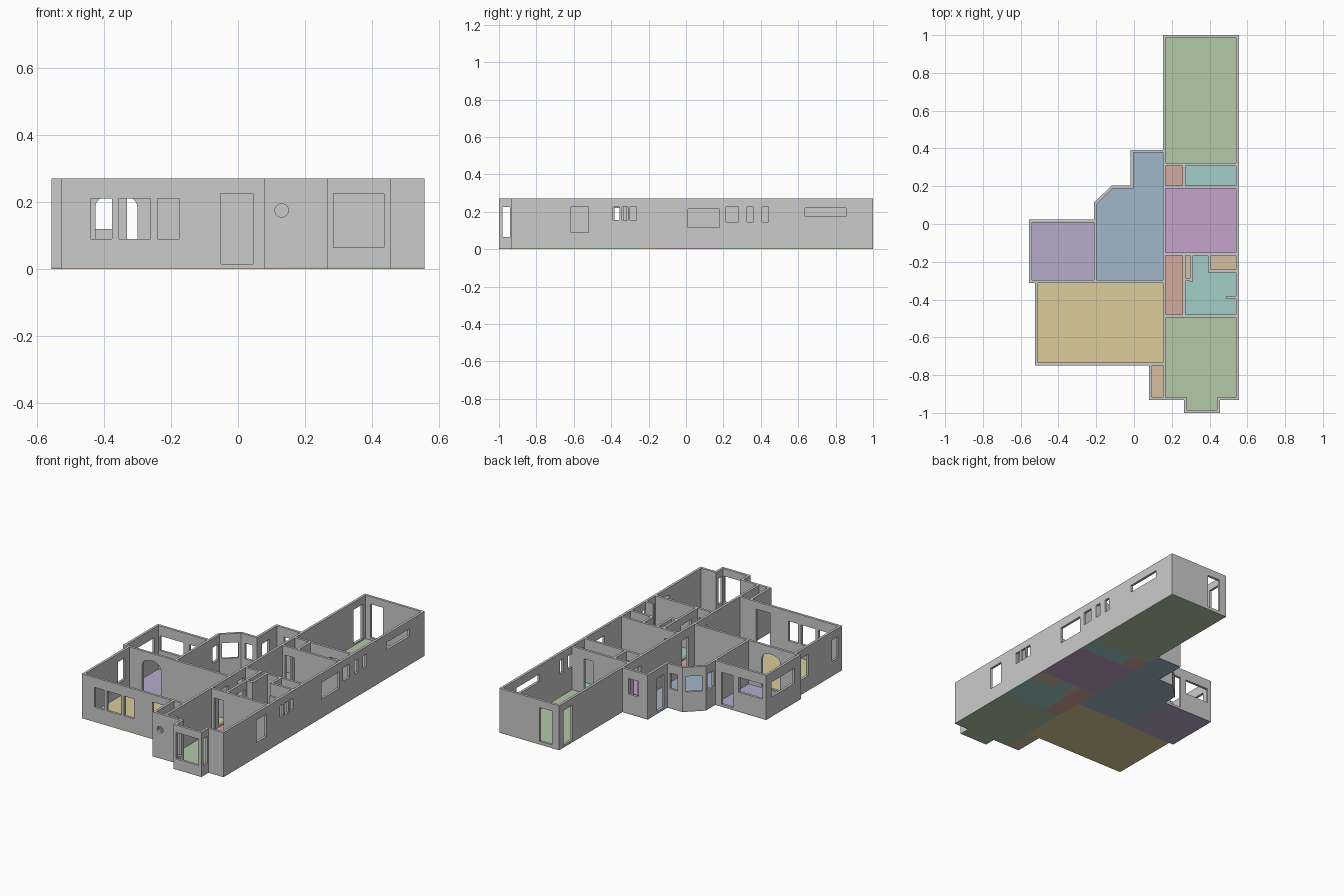
import bpy, bmesh, math
from mathutils import Matrix, Vector

if "Cube" in bpy.data.objects:
    bpy.data.objects.remove(bpy.data.objects["Cube"])

T, BASE, TOP = 0.015, 0.006, 0.27      # wall thickness, floor top, wall top
H = T / 2


def hole_points(u0, u1, z0, z1, rise=0):
    """Rectangular opening; rise > 0 gives it an arched head."""
    pts = [(u0, z0), (u1, z0)]
    if rise:
        m, r = (u0 + u1) / 2, (u1 - u0) / 2
        pts += [(m + r * math.cos(a), z1 - rise + rise * math.sin(a))
                for a in (math.pi * i / 16 for i in range(17))]
    else:
        pts += [(u1, z1), (u0, z1)]
    return pts


def panel(name, origin, d, a, b, holes):
    """Upright wall slab: outline with holes, extruded to the wall thickness."""
    cu = bpy.data.curves.new(name, 'CURVE')
    cu.dimensions, cu.fill_mode, cu.extrude = '2D', 'BOTH', H
    for pts in [[(a, BASE), (b, BASE), (b, TOP), (a, TOP)]] + holes:
        s = cu.splines.new('POLY')
        s.points.add(len(pts) - 1)
        for p, (u, z) in zip(s.points, pts):
            p.co = (u, z, 0, 1)
        s.use_cyclic_u = True
    tmp = bpy.data.objects.new(name + "_tmp", cu)
    bpy.context.collection.objects.link(tmp)
    bpy.context.view_layer.update()
    me = bpy.data.meshes.new_from_object(tmp.evaluated_get(bpy.context.evaluated_depsgraph_get()))
    bpy.data.objects.remove(tmp)
    x, n = Vector((d[0], d[1], 0)), Vector((d[1], -d[0], 0))
    m = Matrix((x, Vector((0, 0, 1)), n)).transposed().to_4x4()
    m.translation = (origin[0], origin[1], 0)
    me.transform(m)
    bm = bmesh.new()
    bm.from_mesh(me)
    bmesh.ops.remove_doubles(bm, verts=bm.verts, dist=1e-5)
    bmesh.ops.recalc_face_normals(bm, faces=bm.faces)
    bmesh.ops.dissolve_limit(bm, angle_limit=0.01, verts=bm.verts, edges=bm.edges)
    for f in bm.faces:
        f.smooth = False
    bm.to_mesh(me)
    bm.free()
    me.name = name
    me.materials.clear()
    bpy.context.collection.objects.link(bpy.data.objects.new(name, me))


def wall_x(name, y, a, b, *openings):
    panel(name, (0, y), (1, 0), a, b, [hole_points(*o) for o in openings])


def wall_y(name, x, a, b, *openings):
    panel(name, (x, 0), (0, 1), a, b, [hole_points(*o) for o in openings])


def door(u0, u1, top=0.215):
    return (u0, u1, 0.015, top)


# Long wing: outer walls
wall_y("east_wall", 0.5475, -0.9325, 1.0,
       (-0.615, -0.52, 0.09, 0.225), (-0.39, -0.355, 0.155, 0.225),
       (-0.345, -0.31, 0.155, 0.225), (-0.30, -0.265, 0.155, 0.225),
       (0.01, 0.18, 0.115, 0.215), (0.215, 0.28, 0.145, 0.225),
       (0.325, 0.36, 0.145, 0.225), (0.405, 0.44, 0.145, 0.225),
       (0.635, 0.855, 0.175, 0.22))
wall_y("wing_west_wall", 0.16, -0.9325, 1.0,
       door(-0.88, -0.81), door(-0.42, -0.335, 0.225), door(-0.24, -0.18),
       door(0.215, 0.28), door(0.87, 0.96, 0.225))
wall_x("north_wall", 0.9925, 0.16 + H, 0.54, (0.2, 0.285, 0.02, 0.225))
wall_x("wing_south_wall_left", -0.925, 0.16 + H, 0.28)
wall_x("wing_south_wall_right", -0.925, 0.4395, 0.54)

# Square bay at the front
for side, x in (("left", 0.2725), ("right", 0.447)):
    wall_y("bay_wall_" + side, x, -1.0, -0.925 - H, (-0.98, -0.94, 0.065, 0.225))
wall_x("bay_front_wall", -0.9925, 0.28, 0.4395, (0.285, 0.4345, 0.065, 0.225))

# Front closet with round window
wall_y("front_closet_west_wall", 0.087, -0.9325, -0.742 - H)
panel("front_closet_south_wall", (0, -0.925), (1, 0), 0.087 + H, 0.16 - H,
      [[(0.13 + 0.02 * math.cos(math.tau * i / 24), 0.175 + 0.02 * math.sin(math.tau * i / 24))
        for i in range(24)]])

# Large front room
wall_x("front_wall", -0.742, -0.525, 0.16 - H,
       (-0.44, -0.375, 0.09, 0.21), (-0.355, -0.26, 0.09, 0.21),
       (-0.24, -0.175, 0.09, 0.21), (-0.05, 0.045, 0.015, 0.225))
wall_y("front_room_west_wall", -0.5175, -0.742 + H, -0.305 - H,
       (-0.71, -0.65, 0.09, 0.22), (-0.425, -0.355, 0.09, 0.22))
wall_x("arch_wall", -0.305, -0.555, 0.16 - H, (-0.425, -0.3, 0.015, 0.225, 0.04))

# West room
wall_y("west_room_west_wall", -0.5475, -0.305 + H, 0.0225, (-0.25, -0.03, 0.12, 0.21))
wall_x("west_room_north_wall", 0.015, -0.54, -0.205 - H,
       (-0.53, -0.37, 0.12, 0.21), door(-0.33, -0.255, 0.21))
wall_y("middle_room_west_wall", -0.205, -0.305 + H, 0.113, (0.035, 0.095, 0.12, 0.215))

# Middle room: angled corner and back bump
p, q = Vector((-0.205, 0.11)), Vector((-0.115, 0.195))
length, d = (q - p).length, (q - p).normalized()
panel("angled_wall", p, d, -0.003, length + 0.003,
      [hole_points(0.017, length - 0.017, 0.12, 0.215)])
wall_x("step_wall", 0.195, -0.118, -0.01 - H, (-0.085, -0.035, 0.12, 0.215))
wall_y("bump_west_wall", -0.01, 0.1875, 0.3925, door(0.235, 0.305))
wall_x("bump_north_wall", 0.385, -0.01 + H, 0.16 - H, (0.045, 0.11, 0.12, 0.215))

# Long wing: partitions
L, R = 0.16 + H, 0.5475 - H
wall_x("partition_back_bedroom", 0.315, L, R, door(0.4, 0.46))
wall_x("partition_back_bath", 0.195, L, R, door(0.185, 0.25))
wall_y("partition_back_closet", 0.265, 0.195 + H, 0.315 - H)
wall_x("partition_middle_bedroom", -0.158, L, R, door(0.185, 0.25))
wall_x("partition_front_bedroom", -0.487, L, R, door(0.185, 0.25))
wall_y("partition_hall", 0.265, -0.487 + H, -0.158 - H, door(-0.42, -0.32, 0.225))
wall_y("linen_closet_side", 0.305, -0.3075, -0.158 - H)
wall_x("linen_closet_end", -0.295, 0.265 + H, 0.305 - H)
wall_y("bath_closet_side", 0.4, -0.2555, -0.158 - H)
wall_x("bath_closet_end", -0.248, 0.4 + H, R)
wall_x("bath_stub_wall", -0.39, 0.49, R)

# Coloured floors
COLORS = {"green": (178, 200, 166), "blue": (160, 180, 202), "purple": (180, 170, 202),
          "yellow": (218, 203, 152), "pink": (195, 162, 202), "teal": (162, 204, 201),
          "red": (213, 170, 156), "tan": (213, 190, 158)}
MATS = {}
for key, rgb in COLORS.items():
    MATS[key] = bpy.data.materials.new("floor_" + key)
    MATS[key].diffuse_color = [(c / 255) ** 2.2 for c in rgb] + [1]


def floor(name, color, pts):
    bm = bmesh.new()
    f = bm.faces.new([bm.verts.new((x, y, 0)) for x, y in pts])
    ext = bmesh.ops.extrude_face_region(bm, geom=[f], use_keep_orig=True)
    for v in ext["geom"]:
        if isinstance(v, bmesh.types.BMVert):
            v.co.z = BASE
    bmesh.ops.recalc_face_normals(bm, faces=bm.faces)
    me = bpy.data.meshes.new(name)
    bm.to_mesh(me)
    bm.free()
    me.materials.append(MATS[color])
    bpy.context.collection.objects.link(bpy.data.objects.new(name, me))


def rect(x0, x1, y0, y1):
    return [(x0, y0), (x1, y0), (x1, y1), (x0, y1)]


W, E = 0.16, 0.555
floor("back_bedroom_floor", "green", rect(W - H, E, 0.315, 1.0))
floor("back_closet_floor", "red", rect(W, 0.265, 0.195, 0.315))
floor("back_bath_floor", "teal", rect(0.265, E, 0.195, 0.315))
floor("middle_bedroom_floor", "pink", rect(W, E, -0.158, 0.195))
floor("hall_floor", "red", rect(W, 0.265, -0.487, -0.158))
floor("linen_closet_floor", "tan", rect(0.265, 0.305, -0.295, -0.158))
floor("bath_closet_floor", "tan", rect(0.4, E, -0.248, -0.158))
floor("bath_floor", "teal", [(0.265, -0.487), (E, -0.487), (E, -0.248), (0.4, -0.248),
                             (0.4, -0.158), (0.305, -0.158), (0.305, -0.295), (0.265, -0.295)])
floor("front_bedroom_floor", "green", [(W, -0.9325), (0.265, -0.9325), (0.265, -1), (0.4545, -1),
                                       (0.4545, -0.9325), (E, -0.9325), (E, -0.487), (W, -0.487)])
floor("front_closet_floor", "tan", rect(0.0795, W, -0.9325, -0.742 - H))
floor("front_room_floor", "yellow", rect(-0.525, W, -0.742 - H, -0.305))
floor("west_room_floor", "purple", rect(-0.555, -0.205, -0.305 - H, 0.0225))
floor("middle_room_floor", "blue", [(-0.205, -0.305), (W, -0.305), (W, 0.3925), (-0.0175, 0.3925),
                                    (-0.0175, 0.2025), (-0.118, 0.2025), (-0.2125, 0.113),
                                    (-0.2125, 0.0225), (-0.205, 0.0225)])

for m in bpy.data.materials:
    if m.users and not m.is_grease_pencil:
        m.use_nodes = True
        m.node_tree.nodes["Principled BSDF"].inputs["Base Color"].default_value = m.diffuse_color
